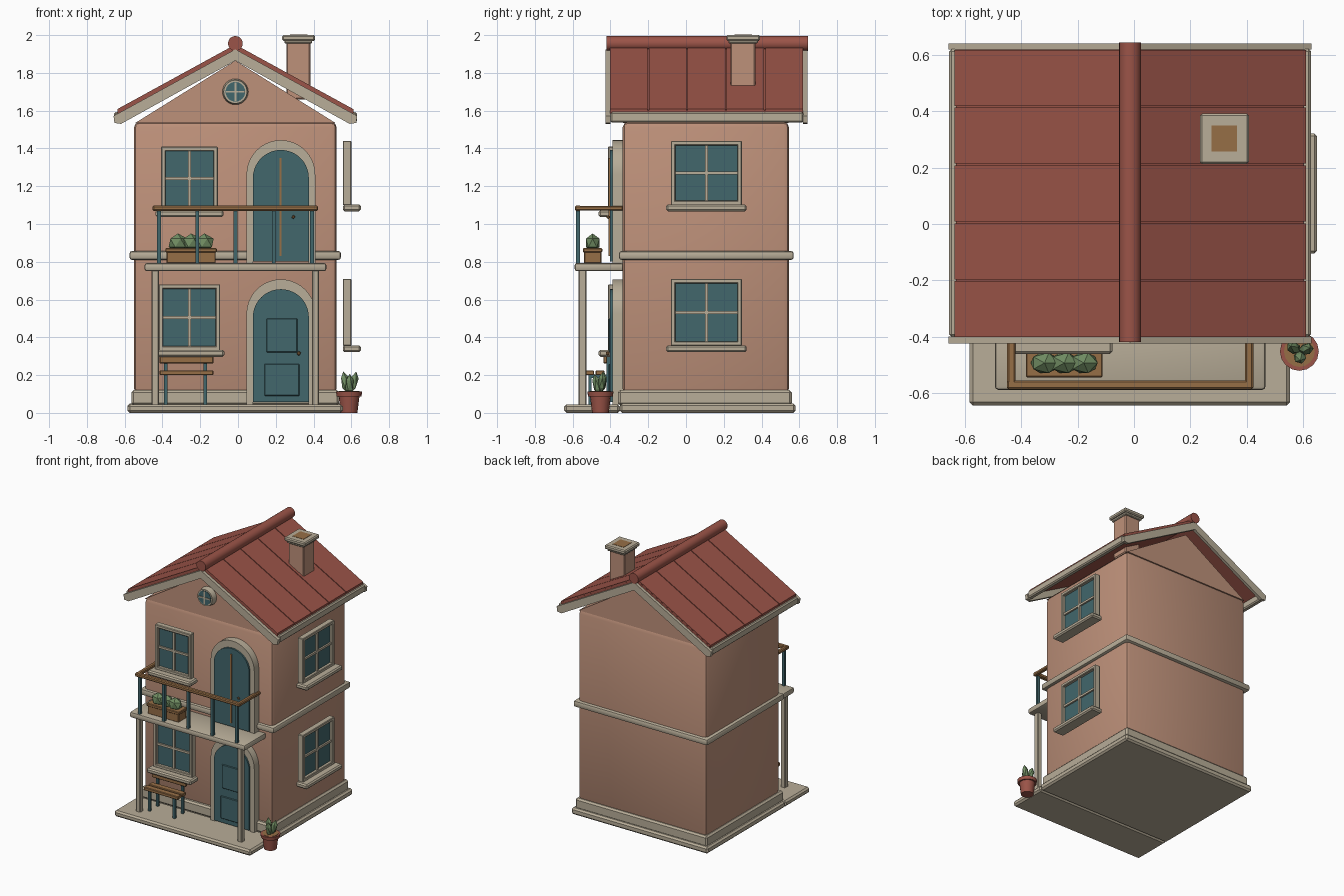
import bpy, bmesh, math
from mathutils import Matrix, Vector

cube = bpy.data.objects.get("Cube")
if cube:
    bpy.data.objects.remove(cube, do_unlink=True)


def material(name, rgb):
    lin = [((c / 255 + 0.055) / 1.055) ** 2.4 for c in rgb] + [1.0]
    m = bpy.data.materials.new(name)
    m.use_nodes = True
    m.diffuse_color = lin
    m.node_tree.nodes["Principled BSDF"].inputs["Base Color"].default_value = lin
    return m


WALL = material("terracotta plaster", (190, 145, 122))
CREAM = material("cream stone", (184, 173, 152))
RED = material("red clay", (155, 84, 72))
TEAL = material("dark teal", (66, 103, 108))
WOOD = material("warm wood", (150, 110, 70))
GREEN = material("leaf green", (112, 140, 98))

I = Matrix.Identity(4)
CX = -0.014          # centre line of the house
smooth = []


def finish(name, bm, mat, flat=False):
    bmesh.ops.recalc_face_normals(bm, faces=bm.faces[:])
    mesh = bpy.data.meshes.new(name)
    bm.to_mesh(mesh)
    bm.free()
    mesh.materials.append(mat)
    ob = bpy.data.objects.new(name, mesh)
    bpy.context.scene.collection.objects.link(ob)
    if not flat:
        smooth.append(ob)
    return ob


def box(name, x, y, z, mat, bevel=0.0, segs=1, mtx=I):
    """Box from (min, max) ranges, with optional rounded edges."""
    bm = bmesh.new()
    bmesh.ops.create_cube(bm, size=1)
    for v in bm.verts:
        v.co = Vector([(r[0] + r[1]) / 2 + c * (r[1] - r[0]) for c, r in zip(v.co, (x, y, z))])
    if bevel:
        bmesh.ops.bevel(bm, geom=bm.edges[:], offset=bevel, segments=segs,
                        profile=0.5, affect='EDGES')
    bm.transform(mtx)
    return finish(name, bm, mat)


def prism(name, pts, y, mat):
    """Outline in x and z, extruded along y."""
    bm = bmesh.new()
    face = bm.faces.new([bm.verts.new((p[0], y[0], p[1])) for p in pts])
    ext = bmesh.ops.extrude_face_region(bm, geom=[face])
    for v in ext["geom"]:
        if isinstance(v, bmesh.types.BMVert):
            v.co.y = y[1]
    return finish(name, bm, mat)


def cone(name, r1, r2, depth, mtx, mat, segs=20):
    bm = bmesh.new()
    bmesh.ops.create_cone(bm, cap_ends=True, segments=segs, radius1=r1, radius2=r2, depth=depth)
    bm.transform(mtx)
    return finish(name, bm, mat)


def blob(name, loc, size, mat, tilt=(0, 0)):
    bm = bmesh.new()
    bmesh.ops.create_icosphere(bm, subdivisions=1, radius=1)
    bm.transform(Matrix.Translation(loc) @ Matrix.Rotation(tilt[0], 4, 'Y')
                 @ Matrix.Rotation(tilt[1], 4, 'X') @ Matrix.Diagonal((*size, 1)))
    return finish(name, bm, mat, flat=True)


def around(cx, half, y, z):
    return (cx - half, cx + half), y, z


# Ground slabs, plinth, walls and floor band
box("terrace", (-0.585, 0.555), (-0.645, -0.35), (0, 0.045), CREAM, 0.012)
box("foundation", (-0.585, 0.555), (-0.35, 0.58), (0, 0.05), CREAM, 0.012)
box("plinth", (-0.565, 0.535), (-0.36, 0.56), (0.04, 0.12), CREAM, 0.012)
box("walls", (-0.55, 0.522), (-0.335, 0.545), (0.1, 1.54), WALL, 0.028, 2)
box("floor_band", (-0.575, 0.545), (-0.355, 0.57), (0.81, 0.857), CREAM, 0.014, 2)
prism("gable", [(CX - 0.53, 1.535), (CX + 0.53, 1.535), (CX, 1.865)], (-0.333, 0.543), WALL)

# Roof: a panelled slope on each side, with eave boards
for s, side in ((-1, "right"), (1, "left")):
    def slope(top, half, thick):
        drop = half * 0.547
        return [(CX, top), (CX + s * half, top - drop),
                (CX + s * half, top - drop - thick), (CX, top - thick)]
    prism(f"roof_underlay_{side}", slope(1.94, 0.618, 0.025), (-0.4, 0.62), RED)
    for i in range(5):
        y0 = -0.402 + i * 0.2055
        prism(f"roof_panel_{side}_{i + 1}", slope(1.95, 0.625, 0.024), (y0, y0 + 0.199), RED)
    edges = sorted((CX + s * 0.605, CX + s * 0.643))
    box(f"eave_board_{side}", edges, (-0.4, 0.622), (1.537, 1.592), CREAM, 0.008)

# Barge boards on both gables, and the ridge roll
half = [(0.645, 1.572), (0.64, 1.535), (0.605, 1.53)]
barge = ([(CX, 1.925)] + [(CX + x, z) for x, z in half] + [(CX, 1.865)]
         + [(CX - x, z) for x, z in reversed(half)])
prism("barge_board_front", barge, (-0.425, -0.4), CREAM)
prism("barge_board_back", barge, (0.62, 0.642), CREAM)
LAY = Matrix.Rotation(math.pi / 2, 4, 'X')
cone("ridge_roll", 0.039, 0.039, 1.065, Matrix.Translation((CX, 0.1125, 1.956)) @ LAY, RED)

# Chimney
box("chimney", (0.256, 0.383), (0.235, 0.367), (1.66, 1.97), WALL, 0.006)
box("chimney_collar", (0.247, 0.393), (0.224, 0.38), (1.955, 1.975), CREAM, 0.005)
box("chimney_cap", (0.234, 0.408), (0.214, 0.392), (1.97, 2.0), CREAM, 0.007)
box("chimney_opening", (0.275, 0.367), (0.258, 0.35), (1.995, 2.002), WOOD)


def window(name, mtx, w, z0, z1, sill_w, rim=0.024):
    """Framed four-pane window, built facing -y then placed by the matrix."""
    def part(label, x, y, z, mat, bevel=0.0):
        box(f"{name}_{label}", x, y, z, mat, bevel, 1, mtx)
    depth = (-0.08, -0.035)
    for s, label in ((-1, "jamb_a"), (1, "jamb_b")):
        part(label, sorted((s * w, s * (w - rim))), depth, (z0, z1), CREAM, 0.004)
    part("head", (-w, w), depth, (z1 - rim, z1), CREAM, 0.004)
    part("foot", (-w, w), depth, (z0, z0 + rim), CREAM, 0.004)
    part("glass", (rim - w, w - rim), (-0.058, -0.042), (z0 + 0.01, z1 - 0.01), TEAL)
    mid = (z0 + z1) / 2
    part("mullion", (-0.008, 0.008), (-0.07, -0.05), (z0 + 0.01, z1 - 0.01), CREAM)
    part("crossbar", (rim - w, w - rim), (-0.07, -0.05), (mid - 0.008, mid + 0.008), CREAM)
    part("sill", (-sill_w, sill_w), (-0.13, -0.035), (z0 - 0.033, z0 + 0.003), CREAM, 0.009)


front = Matrix.Translation((-0.257, -0.332, 0))
side = Matrix.Translation((0.52, 0.108, 0)) @ Matrix.Rotation(math.pi / 2, 4, 'Z')
window("front_lower_window", front, 0.163, 0.33, 0.68, 0.185)
window("front_upper_window", front, 0.15, 1.07, 1.41, 0.18)
window("side_lower_window", side, 0.188, 0.355, 0.71, 0.213)
window("side_upper_window", side, 0.188, 1.1, 1.44, 0.213)

# Round gable window
ring_at = Matrix.Translation((CX, -0.35, 1.70)) @ LAY
cone("round_window_rim", 0.07, 0.062, 0.05, ring_at, CREAM, 24)
cone("round_window_glass", 0.052, 0.052, 0.056, ring_at, TEAL, 24)
box("round_window_mullion", *around(CX, 0.005, (-0.383, -0.376), (1.65, 1.75)), CREAM)
box("round_window_crossbar", *around(CX, 0.05, (-0.383, -0.376), (1.695, 1.705)), CREAM)

# Arched doors
DX = 0.227


def arch(r, base, centre, n=20):
    curve = [(DX + r * math.cos(math.pi * i / n), centre + r * math.sin(math.pi * i / n))
             for i in range(n + 1)]
    return [(DX + r, base)] + curve + [(DX - r, base)]


for name, base, spring in (("front_door", 0.045, 0.525), ("balcony_door", 0.79, 1.262)):
    prism(f"{name}_frame", arch(0.182, base, spring) + arch(0.147, base, spring - 0.018)[::-1],
          (-0.39, -0.333), CREAM)
    prism(f"{name}_leaf", arch(0.148, base + 0.012, spring - 0.018), (-0.402, -0.34), TEAL)
box("front_door_upper_panel", (0.15, 0.315), (-0.41, -0.4), (0.32, 0.5), TEAL, 0.004)
box("front_door_lower_panel", (0.14, 0.325), (-0.41, -0.4), (0.09, 0.26), TEAL, 0.004)
box("balcony_door_bar", *around(0.225, 0.006, (-0.409, -0.4), (0.83, 1.35)), WOOD)
blob("front_door_knob", (0.322, -0.414, 0.315), (0.012, 0.012, 0.012), WOOD)
blob("balcony_door_knob", (0.293, -0.412, 1.037), (0.01, 0.01, 0.01), WOOD)

# Balcony slab, columns and railing
box("balcony_slab", (-0.495, 0.468), (-0.59, -0.33), (0.75, 0.793), CREAM, 0.013, 2)
for x, label in ((-0.438, "right"), (0.41, "left")):
    box(f"column_{label}", *around(x, 0.019, (-0.568, -0.528), (0.04, 0.755)), CREAM, 0.005)
for i in range(5):
    box(f"baluster_{i + 1}", *around(-0.418 + i * 0.2025, 0.01, (-0.582, -0.562), (0.785, 1.08)), TEAL)
box("front_rail", (-0.452, 0.424), (-0.588, -0.556), (1.07, 1.097), WOOD, 0.006)
for x, label in ((-0.436, "right"), (0.409, "left")):
    box(f"side_rail_{label}", *around(x, 0.015, (-0.57, -0.333), (1.071, 1.096)), WOOD, 0.006)

# Planter on the balcony
box("planter", (-0.378, -0.118), (-0.54, -0.448), (0.79, 0.862), WOOD, 0.005)
box("planter_rim", (-0.384, -0.112), (-0.545, -0.443), (0.85, 0.872), WOOD, 0.004)
for i in range(3):
    blob(f"planter_shrub_{i + 1}", (-0.318 + i * 0.07, -0.494, 0.9), (0.055, 0.042, 0.05), GREEN)

# Bench
for i, y in enumerate((-0.51, -0.455)):
    box(f"bench_seat_slat_{i + 1}", (-0.415, -0.13), (y - 0.023, y + 0.023), (0.2, 0.225), WOOD, 0.004)
box("bench_back_slat", (-0.415, -0.13), (-0.437, -0.417), (0.262, 0.308), WOOD, 0.004)
for x, label in ((-0.382, "right"), (-0.174, "left")):
    box(f"bench_front_leg_{label}", *around(x, 0.009, (-0.517, -0.499), (0.04, 0.205)), TEAL)
    box(f"bench_back_leg_{label}", *around(x, 0.009, (-0.42, -0.402), (0.04, 0.315)), TEAL)
    box(f"bench_bearer_{label}", *around(x, 0.008, (-0.515, -0.405), (0.186, 0.202)), TEAL)

# Potted plant
PX, PY = 0.588, -0.453
cone("pot", 0.044, 0.056, 0.095, Matrix.Translation((PX, PY, 0.0475)), RED, 16)
cone("pot_rim", 0.066, 0.069, 0.025, Matrix.Translation((PX, PY, 0.1)), RED, 16)
cone("pot_soil", 0.055, 0.055, 0.006, Matrix.Translation((PX, PY, 0.112)), WOOD, 16)
for i, (dx, dy) in enumerate(((-0.02, 0.012), (0.024, 0.008), (0.002, -0.02))):
    blob(f"pot_leaf_{i + 1}", (PX + dx, PY + dy, 0.15 if i == 2 else 0.162),
         (0.024, 0.022, 0.058), GREEN, (dx * 10, -dy * 10))

# Smooth the rounded parts, keeping hard edges
bpy.ops.object.select_all(action='DESELECT')
for ob in smooth:
    ob.select_set(True)
bpy.context.view_layer.objects.active = smooth[0]
bpy.ops.object.shade_smooth_by_angle(angle=math.radians(35))
